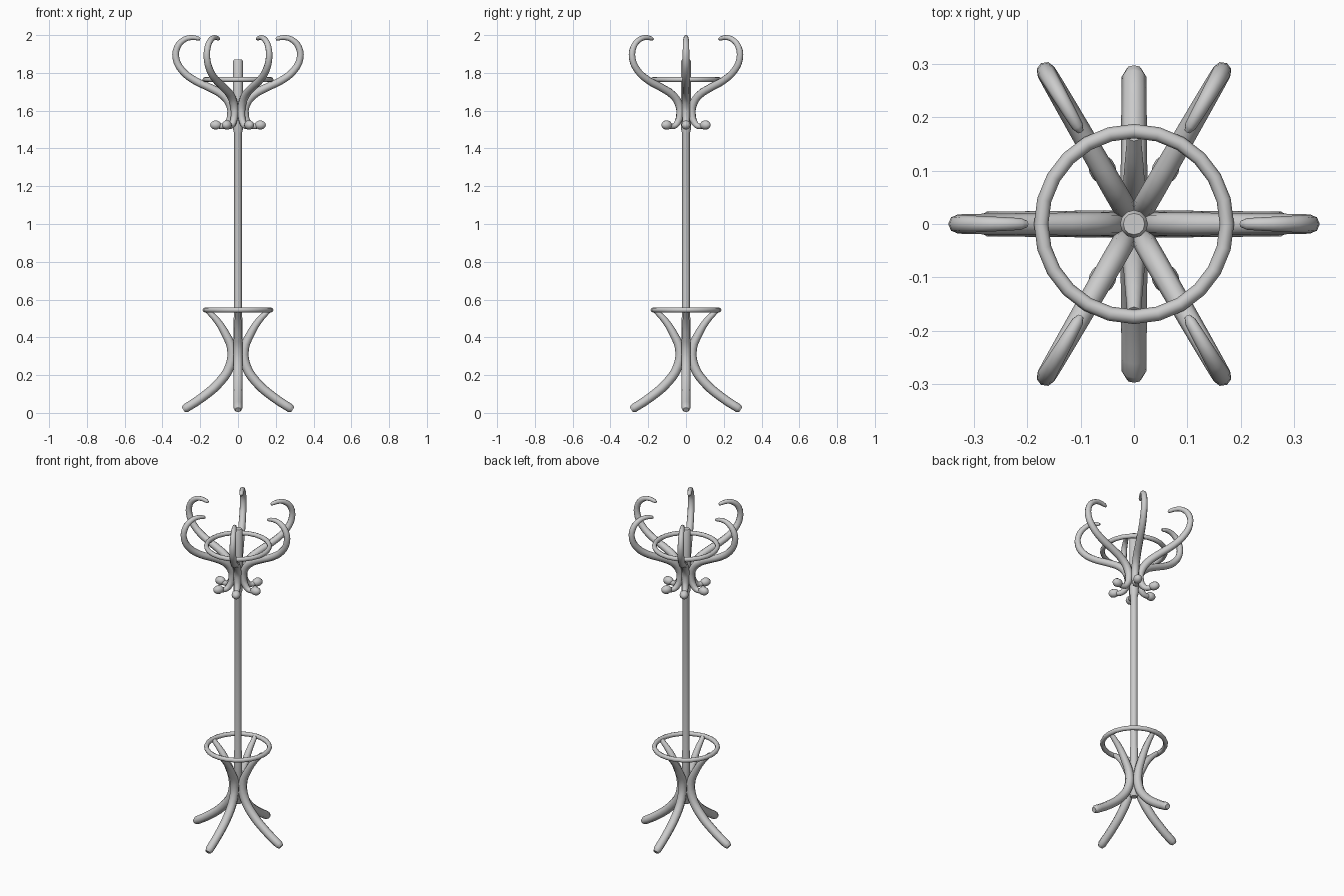
import bpy, math

if "Cube" in bpy.data.objects:
    bpy.data.objects.remove(bpy.data.objects["Cube"])


def sweep(name, points, angle):
    """Tapered round rod through (radius from axis, height, thickness) points."""
    cu = bpy.data.curves.new(name, 'CURVE')
    cu.dimensions = '3D'
    cu.bevel_depth = 1.0
    cu.bevel_resolution = 2
    cu.resolution_u = 3
    cu.use_fill_caps = True
    sp = cu.splines.new('BEZIER')
    sp.bezier_points.add(len(points) - 1)
    for bp, (r, z, t) in zip(sp.bezier_points, points):
        bp.co = (r, 0, z)
        bp.radius = t
        bp.handle_left_type = bp.handle_right_type = 'AUTO'
    ob = bpy.data.objects.new(name, cu)
    bpy.context.collection.objects.link(ob)
    ob.rotation_euler.z = angle
    bpy.ops.object.select_all(action='DESELECT')
    ob.select_set(True)
    bpy.context.view_layer.objects.active = ob
    bpy.ops.object.convert(target='MESH')
    bpy.ops.object.shade_smooth_by_angle(angle=math.radians(50))
    return bpy.context.object


def ring(name, z):
    bpy.ops.mesh.primitive_torus_add(major_radius=0.174, minor_radius=0.0135,
                                     major_segments=24, minor_segments=8,
                                     location=(0, 0, z))
    bpy.context.object.name = name
    bpy.ops.object.shade_smooth_by_angle(angle=math.radians(50))


def lathe(name, profile, sides=12):
    """Solid turned about the z axis from (radius, height) points."""
    verts = [(r * math.cos(2 * math.pi * i / sides), r * math.sin(2 * math.pi * i / sides), z)
             for r, z in profile for i in range(sides)]
    faces = [(k * sides + i, k * sides + (i + 1) % sides,
              (k + 1) * sides + (i + 1) % sides, (k + 1) * sides + i)
             for k in range(len(profile) - 1) for i in range(sides)]
    faces.append(tuple(reversed(range(sides))))
    faces.append(tuple(range((len(profile) - 1) * sides, len(profile) * sides)))
    me = bpy.data.meshes.new(name)
    me.from_pydata(verts, [], faces)
    ob = bpy.data.objects.new(name, me)
    bpy.context.collection.objects.link(ob)
    bpy.context.view_layer.objects.active = ob
    ob.select_set(True)
    bpy.ops.object.shade_smooth_by_angle(angle=math.radians(40))


# central pole, thicker where the hooks and legs attach
lathe("pole", [(0.018, 0.205), (0.023, 0.212), (0.023, 0.5), (0.020, 0.53),
               (0.020, 1.48), (0.026, 1.50), (0.026, 1.862), (0.020, 1.872)])

# hoops
ring("umbrella_ring", 0.545)
ring("hook_ring", 1.765)

# four bent legs
leg = [(0.165, 0.545, 0.013), (0.108, 0.485, 0.018), (0.062, 0.41, 0.022),
       (0.034, 0.34, 0.024), (0.042, 0.25, 0.025), (0.095, 0.165, 0.025),
       (0.195, 0.078, 0.024), (0.276, 0.025, 0.023), (0.289, 0.016, 0.015)]
for i in range(4):
    sweep(f"leg_{i + 1}", leg, i * math.pi / 2)

# six S-shaped hooks with a knob at the lower end
hook = [(0.115, 1.525, 0.015), (0.078, 1.517, 0.015), (0.053, 1.535, 0.018),
        (0.036, 1.585, 0.021), (0.044, 1.635, 0.022), (0.080, 1.682, 0.022),
        (0.150, 1.722, 0.021), (0.235, 1.763, 0.020), (0.298, 1.815, 0.019),
        (0.328, 1.875, 0.018), (0.322, 1.935, 0.017), (0.285, 1.976, 0.015),
        (0.245, 1.987, 0.013), (0.212, 1.982, 0.011), (0.200, 1.978, 0.006)]
for i in range(6):
    a = i * math.pi / 3
    sweep(f"hook_{i + 1}", hook, a)
    bpy.ops.mesh.primitive_uv_sphere_add(segments=10, ring_count=7, radius=0.025,
                                         location=(0.118 * math.cos(a), 0.118 * math.sin(a), 1.524),
                                         rotation=(0, math.pi / 2, a))
    knob = bpy.context.object
    knob.name = f"hook_knob_{i + 1}"
    knob.scale.z = 1.2
    bpy.ops.object.shade_smooth_by_angle(angle=math.radians(60))
